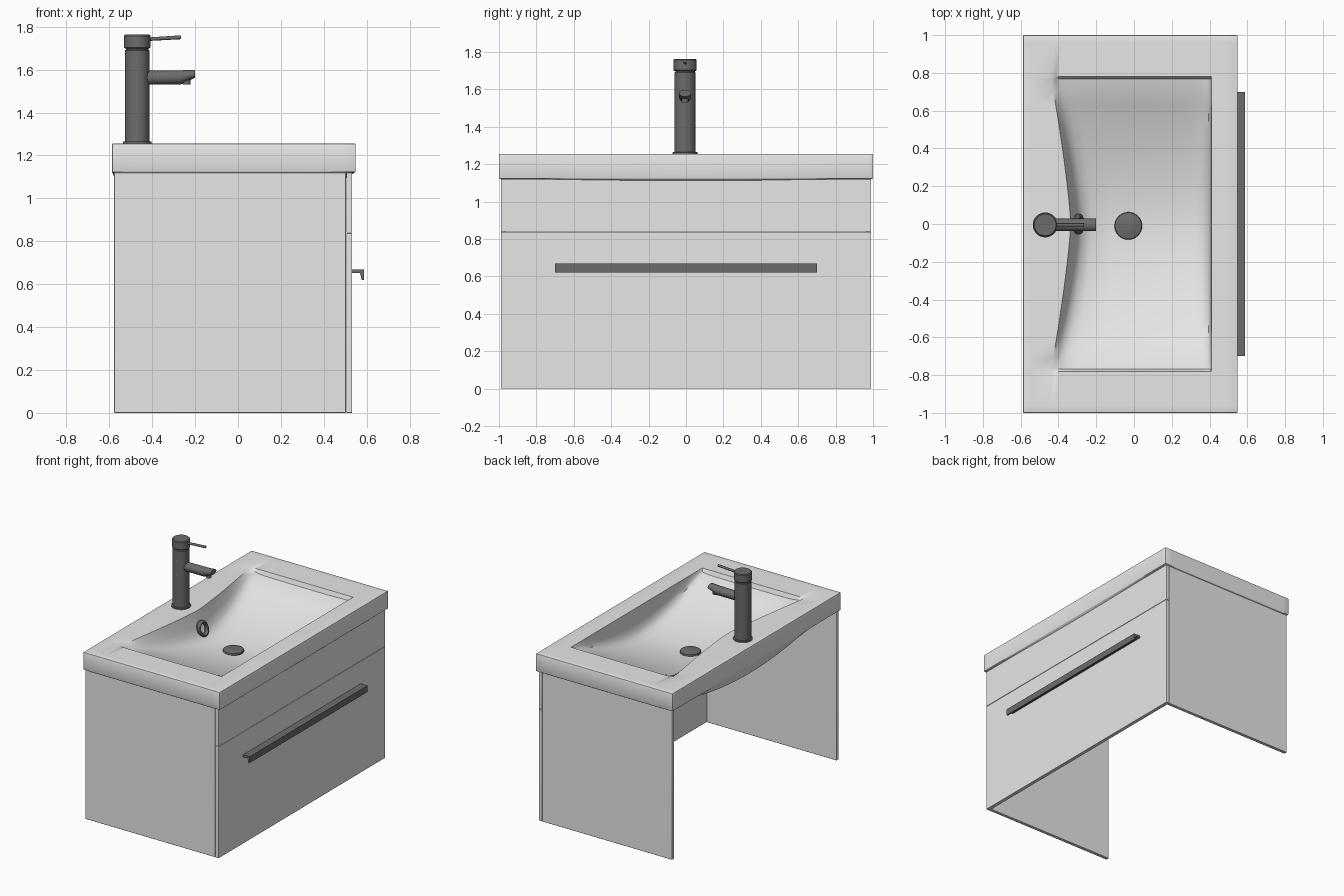
import bpy, bmesh, math
from mathutils import Matrix, Vector

cube = bpy.data.objects.get("Cube")
if cube:
    bpy.data.objects.remove(cube)


def material(name, value):
    m = bpy.data.materials.new(name)
    m.use_nodes = True
    col = (value, value, value, 1)
    m.diffuse_color = col
    m.node_tree.nodes["Principled BSDF"].inputs["Base Color"].default_value = col
    return m


WHITE = material("gloss white", 0.8)
DARK = material("dark grey metal", 0.15)


def finish(name, bm, mat, bevel=0, angle=35):
    bmesh.ops.recalc_face_normals(bm, faces=bm.faces)
    mesh = bpy.data.meshes.new(name)
    bm.to_mesh(mesh)
    bm.free()
    mesh.materials.append(mat)
    ob = bpy.data.objects.new(name, mesh)
    bpy.context.collection.objects.link(ob)
    if bevel:
        mod = ob.modifiers.new("soft edges", 'BEVEL')
        mod.width, mod.segments = bevel, 2
        mod.limit_method, mod.angle_limit = 'ANGLE', math.radians(60)
    for other in bpy.context.selected_objects:
        other.select_set(False)
    ob.select_set(True)
    bpy.context.view_layer.objects.active = ob
    bpy.ops.object.shade_smooth_by_angle(angle=math.radians(angle))
    return ob


def box(name, lo, hi, mat, bevel=0.003):
    bm = bmesh.new()
    lo, hi = Vector(lo), Vector(hi)
    bmesh.ops.create_cube(bm, size=1, matrix=Matrix.Translation((lo + hi) / 2)
                          @ Matrix.Diagonal((*(hi - lo), 1)))
    return finish(name, bm, mat, bevel)


def bridge(bm, rings):
    for a, b in zip(rings, rings[1:]):
        for k in range(len(a)):
            j = (k + 1) % len(a)
            bm.faces.new((a[k], a[j], b[j], b[k]))
    bm.faces.new(rings[0])
    bm.faces.new(rings[-1])


def lathe(name, centre, profile, mat, n=32):
    """Spin (radius, z) points around a vertical axis."""
    bm = bmesh.new()
    rings = [[bm.verts.new((centre[0] + r * math.cos(k * math.tau / n),
                            centre[1] + r * math.sin(k * math.tau / n), z))
              for k in range(n)] for r, z in profile]
    bridge(bm, rings)
    return finish(name, bm, mat)


def tube_x(name, y, sections, width, mat, n=24):
    """Elliptical tube along x; each section is (x, bottom z, top z)."""
    bm = bmesh.new()
    rings = [[bm.verts.new((x, y + width * math.cos(k * math.tau / n),
                            (lo + hi) / 2 + (hi - lo) / 2 * math.sin(k * math.tau / n)))
              for k in range(n)] for x, lo, hi in sections]
    bridge(bm, rings)
    return finish(name, bm, mat)


# Cabinet: two side panels, fascia and drawer front, open at back and bottom
for side, label in ((1, "left"), (-1, "right")):
    ys = sorted((side * 0.99, side * 0.965))
    box(label + "_side_panel", (-0.577, ys[0], 0), (0.503, ys[1], 1.12), WHITE)
box("drawer_front", (0.505, -0.99, 0), (0.532, 0.99, 0.838), WHITE, 0.002)
box("upper_fascia", (0.505, -0.99, 0.84), (0.532, 0.99, 1.12), WHITE, 0.002)

# Drawer handle: angled pull extruded along y
profile = [(0.532, 0.668), (0.587, 0.668), (0.587, 0.62), (0.577, 0.62),
           (0.569, 0.652), (0.532, 0.652)]
bm = bmesh.new()
face = bm.faces.new([bm.verts.new((x, -0.7, z)) for x, z in profile])
ext = bmesh.ops.extrude_face_region(bm, geom=[face])["geom"]
bmesh.ops.translate(bm, verts=[v for v in ext if isinstance(v, bmesh.types.BMVert)],
                    vec=(0, 1.4, 0))
finish("drawer_handle", bm, DARK)

# Basin: one closed slab whose top dips into the bowl and whose underside bulges
TOP, UNDER, END = 1.255, 1.122, 0.78
CROSS = [(0, 0), (0.03, 0.45), (0.055, 0.67), (0.09, 0.82), (0.15, 0.92), (0.3, 0.98),
         (0.5, 1), (0.7, 0.99), (0.86, 0.95), (0.94, 0.88), (0.98, 0.74), (0.993, 0.5), (1, 0)]


def depth(a):
    """Depth of the bowl at distance a from its middle: step, shelf, curved floor."""
    if a >= END:
        return 0
    if a > 0.7:
        return 0.03 + 0.02 * (END - a) / (END - 0.7)
    return 0.05 + 0.175 * (1 - (a / 0.7) ** 1.8)


half = [0.07 * i for i in range(1, 11)] + [0.768, END, 0.96, 1.0]
rows = [-a for a in reversed(half)] + [0] + half
bm = bmesh.new()
tops, unders = [], []
for r, y in enumerate(rows):
    a = abs(y)
    back = -0.335 - 0.105 * min(a / END, 1) ** 1.3
    cols = [(-0.587, 0), (-0.54, 0)]
    cols += [(back + (0.41 - back) * u, d) for u, d in CROSS]
    cols += [(0.49, 0), (0.548, 0)]
    last = len(cols) - 1
    top, under = [], []
    for c, (x, d) in enumerate(cols):
        z = TOP - d * depth(a)
        bulge = max(0.008, 0.1 * (1 - (a / 0.8) ** 2))
        if r in (0, len(rows) - 1) or c in (0, last):
            bulge = 0
        elif c == last - 1:
            bulge *= 0.35
        top.append(bm.verts.new((x, y, z)))
        under.append(bm.verts.new((x, y, min(UNDER - bulge, z - 0.03))))
    tops.append(top)
    unders.append(under)
for grid in (tops, unders):
    for p, q in zip(grid, grid[1:]):
        for c in range(len(p) - 1):
            bm.faces.new((p[c], p[c + 1], q[c + 1], q[c]))


def border(g):
    return (g[0] + [row[-1] for row in g[1:]] + g[-1][-2::-1]
            + [row[0] for row in g[-2:0:-1]])


up, down = border(tops), border(unders)
for k in range(len(up)):
    j = (k + 1) % len(up)
    bm.faces.new((up[k], up[j], down[j], down[k]))
rim = [bm.edges.get((loop[k - 1], loop[k])) for loop in (up, down) for k in range(len(up))]
rim += [bm.edges.get((tops[i][j], unders[i][j])) for i in (0, -1) for j in (0, -1)]
bmesh.ops.recalc_face_normals(bm, faces=bm.faces)
bmesh.ops.bevel(bm, geom=rim, offset=0.004, segments=2, profile=0.5, affect='EDGES')
finish("basin", bm, WHITE, 0, 42)

# Drain plug and overflow ring, which leans with the bowl's back wall
lathe("drain_plug", (-0.03, -0.01),
      [(0.06, 1.015), (0.073, 1.037), (0.07, 1.047), (0.04, 1.055), (0.01, 1.057)], DARK)
bm = bmesh.new()
rings = []
for i in range(24):
    t = i * math.tau / 24
    ring = []
    for k in range(8):
        s = k * math.tau / 8
        rad = 0.043 + 0.013 * math.cos(s)
        rise = rad * math.sin(t)
        ring.append(bm.verts.new((-0.293 + 0.016 * math.sin(s) - 0.36 * rise,
                                  rad * math.cos(t), 1.13 + rise)))
    rings.append(ring)
for i in range(24):
    a, b = rings[i - 1], rings[i]
    for k in range(8):
        bm.faces.new((a[k - 1], a[k], b[k], b[k - 1]))
finish("overflow_ring", bm, DARK)

# Tap: body with flange, cap, lever, spout and nozzle
TAP = (-0.47, -0.005)
lathe("tap_body", TAP, [(0.066, 1.25), (0.066, 1.264), (0.057, 1.266),
                        (0.057, 1.69), (0.052, 1.693), (0.052, 1.705)], DARK)
lathe("tap_cap", TAP, [(0.056, 1.698), (0.062, 1.704), (0.062, 1.757), (0.057, 1.763)], DARK)
tube_x("tap_lever", TAP[1], [(-0.45, 1.732, 1.748), (-0.265, 1.742, 1.76)], 0.009, DARK, 12)
tube_x("tap_spout", TAP[1], [(-0.44, 1.53, 1.595), (-0.27, 1.53, 1.597),
                             (-0.2, 1.562, 1.598)], 0.033, DARK)
lathe("tap_nozzle", (-0.24, TAP[1]), [(0.018, 1.53), (0.02, 1.56)], DARK, 20)
